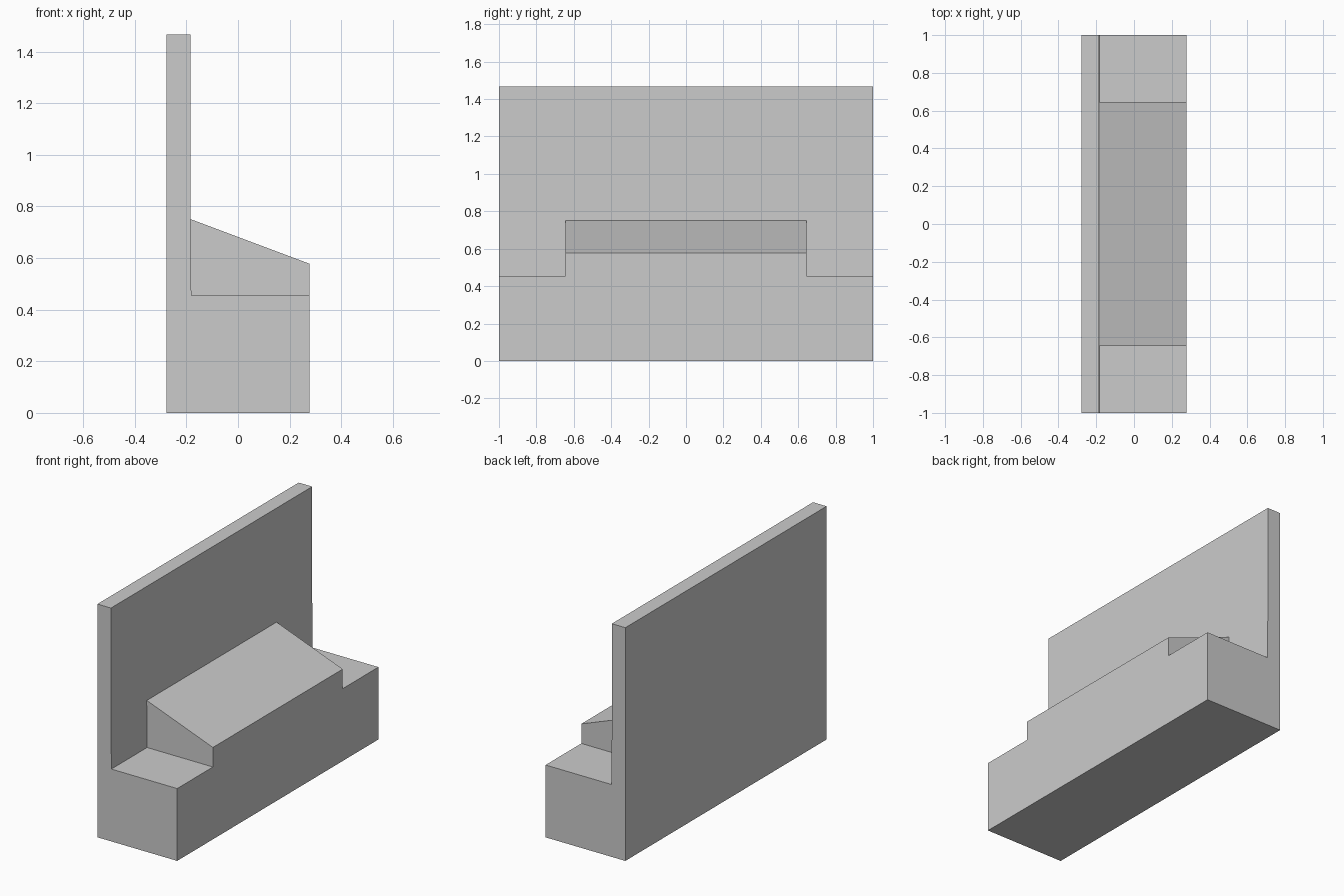
import bpy
import bmesh

if "Cube" in bpy.data.objects:
    bpy.data.objects.remove(bpy.data.objects["Cube"])

grey = bpy.data.materials.new("plain grey")
grey.diffuse_color = (0.6, 0.6, 0.6, 1)
grey.use_nodes = True
grey.node_tree.nodes["Principled BSDF"].inputs["Base Color"].default_value = grey.diffuse_color


def extrude_profile(name, profile, half_width):
    """Extrude an (x, z) outline symmetrically along y."""
    bm = bmesh.new()
    face = bm.faces.new([bm.verts.new((x, -half_width, z)) for x, z in profile])
    result = bmesh.ops.extrude_face_region(bm, geom=[face])
    verts = [v for v in result["geom"] if isinstance(v, bmesh.types.BMVert)]
    bmesh.ops.translate(bm, verts=verts, vec=(0, 2 * half_width, 0))
    bmesh.ops.recalc_face_normals(bm, faces=bm.faces)
    mesh = bpy.data.meshes.new(name)
    bm.to_mesh(mesh)
    bm.free()
    mesh.materials.append(grey)
    obj = bpy.data.objects.new(name, mesh)
    bpy.context.collection.objects.link(obj)
    return obj


# Low base and tall back panel share one L-shaped section
body = extrude_profile("base_and_back", [
    (-0.278, 0), (0.277, 0), (0.277, 0.455), (-0.181, 0.455),
    (-0.184, 0.79), (-0.184, 1.467), (-0.278, 1.467)], 1.0)

# Raised block with a sloping top, sunk into the base and the panel
block = extrude_profile("sloped_block", [
    (-0.23, 0.3), (0.277, 0.3), (0.277, 0.578), (-0.182, 0.75), (-0.23, 0.75)], 0.645)

# Fuse both into one clean solid
union = body.modifiers.new("join_block", 'BOOLEAN')
union.operation = 'UNION'
union.solver = 'EXACT'
union.object = block
bpy.context.view_layer.objects.active = body
bpy.ops.object.modifier_apply(modifier=union.name)
bpy.data.objects.remove(block)
